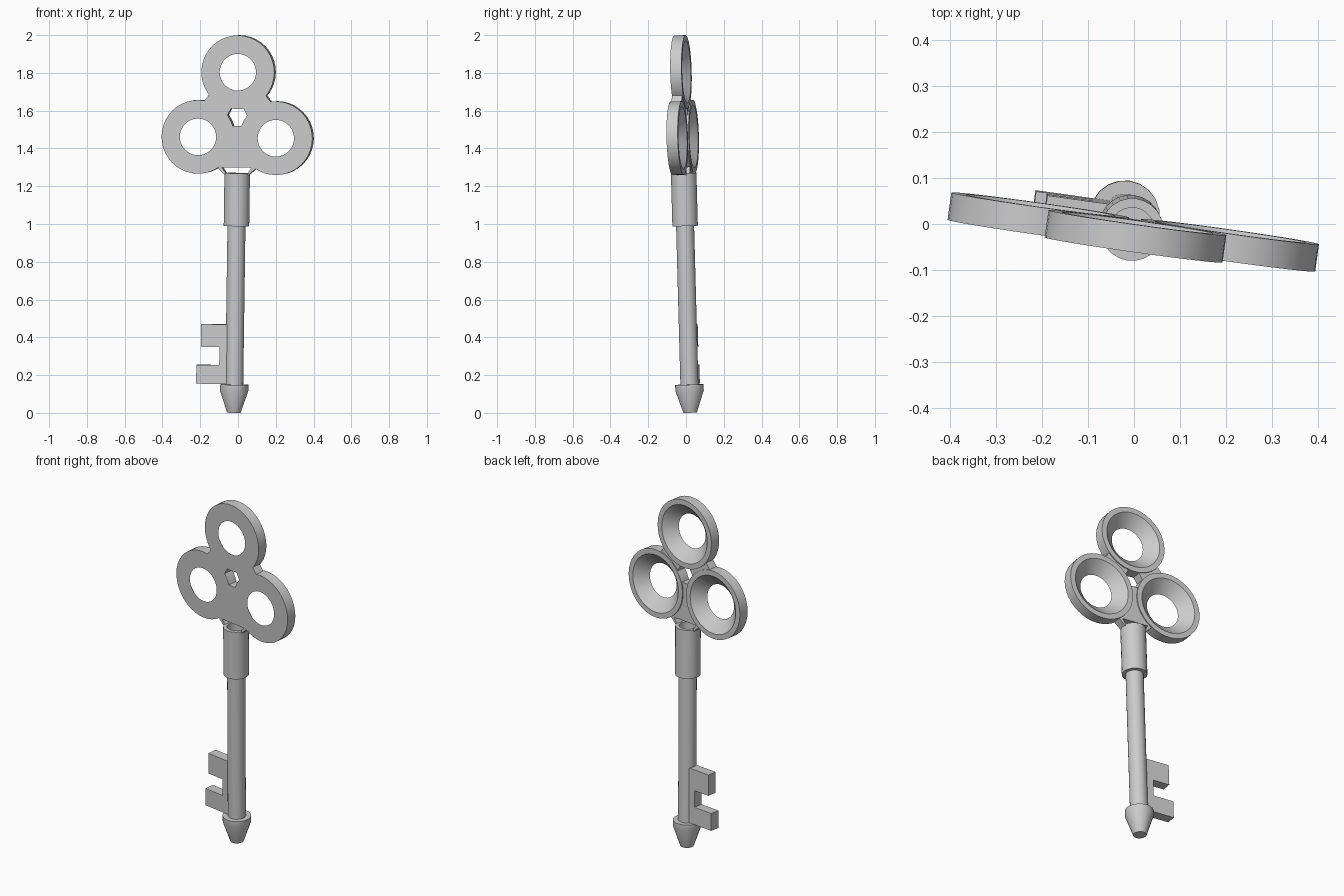
import bpy, bmesh
from math import sin, cos, pi, radians
from mathutils import Matrix, Vector

if "Cube" in bpy.data.objects:
    bpy.data.objects.remove(bpy.data.objects["Cube"])

# The whole key leans slightly and is turned about its shaft
lean = Vector((0, 0, 1)).rotation_difference(Vector((0.014, -0.027, 1))).to_matrix().to_4x4()
POSE = Matrix.Translation((-0.022, 0.022, 0)) @ lean @ Matrix.Rotation(radians(-8), 4, 'Z')

RING_R = 0.195
TOP, LEFT = (0, 1.805), (-0.208, 1.459)


def finish(name, bm):
    bmesh.ops.recalc_face_normals(bm, faces=bm.faces[:])
    bm.transform(POSE)
    mesh = bpy.data.meshes.new(name)
    bm.to_mesh(mesh)
    bm.free()
    ob = bpy.data.objects.new(name, mesh)
    bpy.context.collection.objects.link(ob)
    bpy.ops.object.select_all(action='DESELECT')
    ob.select_set(True)
    bpy.context.view_layer.objects.active = ob
    bpy.ops.object.shade_smooth_by_angle(angle=radians(30))
    return ob


def lathe(name, profile, sides, closed=False, place=Matrix()):
    """Revolve (radius, height) points about z; closed joins last to first."""
    bm = bmesh.new()
    rows = [[bm.verts.new((r * cos(2 * pi * i / sides), r * sin(2 * pi * i / sides), h))
             for i in range(sides)] for r, h in profile]
    pairs = list(zip(rows, rows[1:]))
    if closed:
        pairs.append((rows[-1], rows[0]))
    else:
        bm.faces.new(rows[0])
        bm.faces.new(rows[-1])
    for a, b in pairs:
        for i in range(sides):
            j = (i + 1) % sides
            bm.faces.new((a[i], a[j], b[j], b[i]))
    bm.transform(place)
    return finish(name, bm)


def slab(name, outline, y0, y1):
    """Extrude an x-z outline from y0 to y1."""
    bm = bmesh.new()
    face = bm.faces.new([bm.verts.new((x, y0, z)) for x, z in outline])
    ext = bmesh.ops.extrude_face_region(bm, geom=[face])['geom']
    bmesh.ops.translate(bm, vec=(0, y1 - y0, 0),
                        verts=[g for g in ext if isinstance(g, bmesh.types.BMVert)])
    return finish(name, bm)


def arc(centre, a0, a1, r=0.187, n=8):
    return [(centre[0] + r * cos(radians(a0 + (a1 - a0) * i / n)),
             centre[1] + r * sin(radians(a0 + (a1 - a0) * i / n))) for i in range(n + 1)]


def mirror(points):
    return [(-x, z) for x, z in reversed(points)]


# Shaft, hollow collar and tapered tip
lathe("shaft", [(0.048, 0.13), (0.048, 1.2)], 24)
lathe("collar", [(0.048, 0.99), (0.068, 0.99), (0.068, 1.27), (0.048, 1.27)], 24, closed=True)
lathe("tip", [(0.036, 0.001), (0.076, 0.118), (0.076, 0.15)], 20)

# Three rings, countersunk from the back
ring_profile = [(0.097, 0.03), (RING_R, 0.03), (RING_R, -0.03), (0.165, -0.03)]
for name, (x, z) in (("ring_top", TOP), ("ring_left", LEFT), ("ring_right", (-LEFT[0], LEFT[1]))):
    lathe(name, ring_profile, 40, True,
          Matrix.Translation((x, 0, z)) @ Matrix.Rotation(pi / 2, 4, 'X'))

# Webs that join the rings and leave the small centre hole
side_web = arc(TOP, 218, 261) + arc(LEFT, 36, 82)
slab("web_left", side_web, -0.03, 0.024)
slab("web_right", mirror(side_web), -0.03, 0.024)
lower_arc = arc(LEFT, -58, 19)
slab("web_bottom", lower_arc + mirror(lower_arc), -0.03, 0.024)

# Small struts from the bow down to the collar
strut = [(-0.115, 1.31), (-0.085, 1.31), (-0.052, 1.26), (-0.064, 1.26)]
slab("strut_left", strut, -0.025, 0.024)
slab("strut_right", mirror(strut), -0.025, 0.024)

# Toothed bit
slab("bit", [(-0.02, 0.152), (-0.2, 0.152), (-0.2, 0.252), (-0.078, 0.252),
             (-0.078, 0.348), (-0.178, 0.348), (-0.178, 0.468), (-0.02, 0.468)], -0.028, 0.028)
